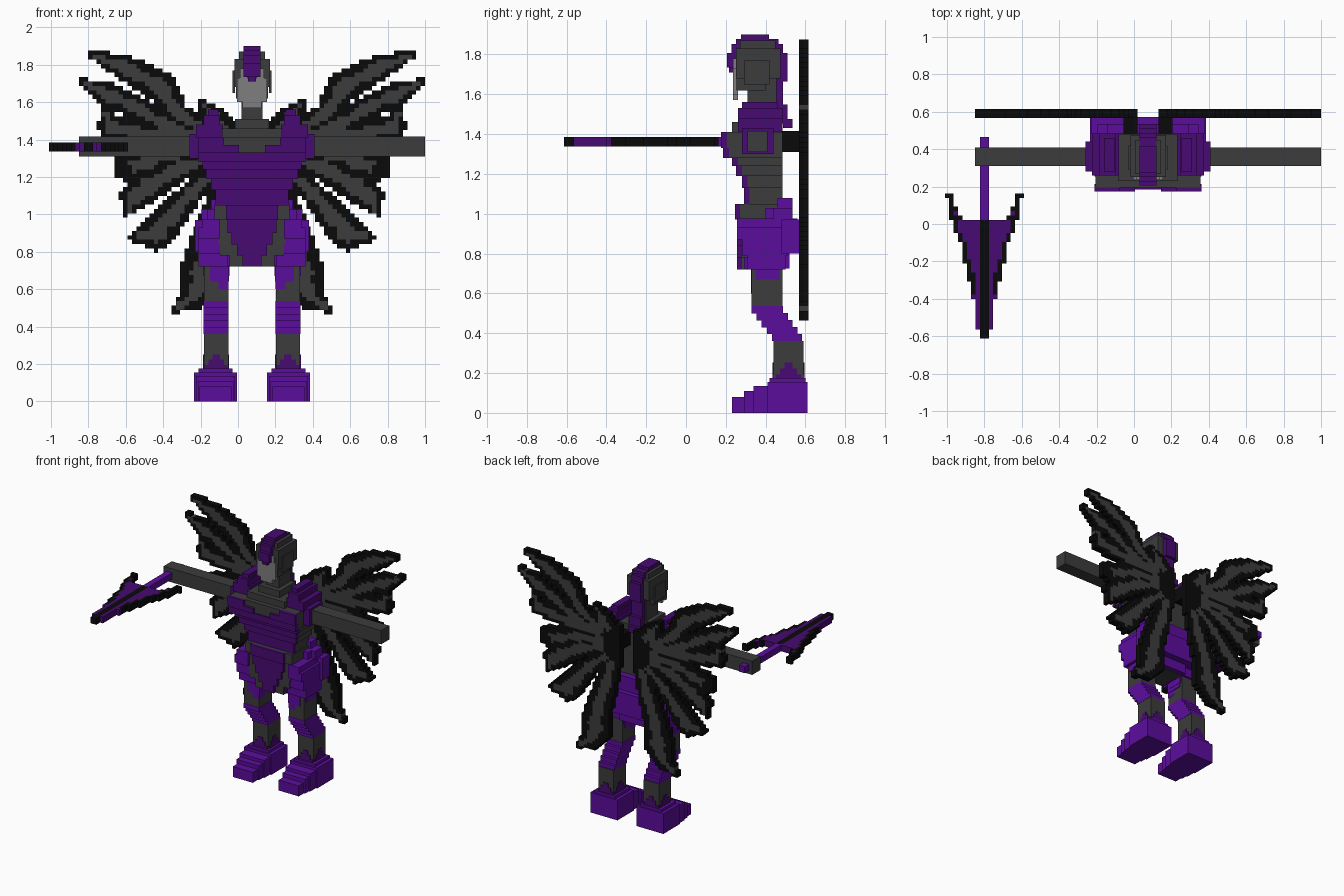
import bpy, bmesh, math
from mathutils import Vector

cube = bpy.data.objects.get("Cube")
if cube:
    bpy.data.objects.remove(cube)

CX = 0.075      # the body's symmetry plane
V = 0.0235      # voxel size


def material(name, rgb):
    m = bpy.data.materials.new(name)
    m.use_nodes = True
    m.diffuse_color = (*rgb, 1)
    m.node_tree.nodes["Principled BSDF"].inputs["Base Color"].default_value = (*rgb, 1)
    return m


GREY = material("dark grey", (0.045, 0.045, 0.045))
BLACK = material("black", (0.003, 0.003, 0.003))
LIGHT = material("light grey", (0.21, 0.21, 0.21))
BRIGHT = material("bright purple", (0.105, 0.004, 0.335))
DEEP = material("deep purple", (0.064, 0.003, 0.165))


def finish(name, bm, mats, x=CX):
    bmesh.ops.recalc_face_normals(bm, faces=bm.faces)
    me = bpy.data.meshes.new(name)
    bm.to_mesh(me)
    bm.free()
    for m in mats:
        me.materials.append(m)
    ob = bpy.data.objects.new(name, me)
    ob.location.x = x
    bpy.context.collection.objects.link(ob)
    return ob


def blocks(name, mat, boxes, side=0):
    """Boxes (x0, x1, y0, y1, z0, z1); x0 = 0 spans the middle, otherwise one per side."""
    bm = bmesh.new()
    for x0, x1, y0, y1, z0, z1 in boxes:
        spans = [(-x1, x1)] if x0 == 0 else [(s * x0, s * x1) for s in (-1, 1) if side in (0, s)]
        for a, b in spans:
            vs = bmesh.ops.create_cube(bm, size=1)["verts"]
            for v in vs:
                v.co = ((a + b) / 2 + v.co.x * abs(b - a),
                        (y0 + y1) / 2 + v.co.y * (y1 - y0),
                        (z0 + z1) / 2 + v.co.z * (z1 - z0))
    return finish(name, bm, [mat])


def voxel_sheet(name, pick, u0, u1, v0, v1, place, d0, d1, mats, x=CX):
    """Fill cells where pick(u, v) gives a material index, extruded from d0 to d1."""
    nu, nv = round((u1 - u0) / V), round((v1 - v0) / V)
    cells = {}
    for i in range(nu):
        for j in range(nv):
            k = pick(u0 + (i + .5) * V, v0 + (j + .5) * V)
            if k is not None:
                cells[i, j] = k
    bm = bmesh.new()

    def quad(pts, k):
        f = bm.faces.new([bm.verts.new(place(u0 + a * V, v0 + b * V, d)) for a, b, d in pts])
        f.material_index = k

    for (i, j), k in cells.items():
        ring = [(i, j), (i + 1, j), (i + 1, j + 1), (i, j + 1)]
        near = [(i, j - 1), (i + 1, j), (i, j + 1), (i - 1, j)]
        for d in (d0, d1):
            quad([(a, b, d) for a, b in ring], k)
        for n in range(4):
            if near[n] not in cells:
                p, q = ring[n], ring[(n + 1) % 4]
                quad([(*p, d0), (*q, d0), (*q, d1), (*p, d1)], k)
    bmesh.ops.remove_doubles(bm, verts=bm.verts, dist=1e-5)
    return finish(name, bm, mats, x)


def stroke(path, u, v):
    """Smallest distance / radius to a path of (u, v, radius), with position along it."""
    best = (9, 0)
    for n, ((a, b, r), (c, d, s)) in enumerate(zip(path, path[1:])):
        e, w = Vector((c - a, d - b)), Vector((u - a, v - b))
        t = min(1, max(0, w.dot(e) / e.length_squared))
        best = min(best, ((w - e * t).length / (r + (s - r) * t), n + t))
    return best


# Wings: feathers fanned from the upper back
FEATHERS = [
    [(.10, 1.37, .07), (.39, 1.53, .06), (.49, 1.68, .085), (.68, 1.785, .07), (.87, 1.86, .018)],
    [(.10, 1.38, .07), (.42, 1.455, .06), (.60, 1.56, .065), (.765, 1.64, .068), (.915, 1.71, .02)],
    [(.10, 1.38, .06), (.45, 1.41, .06), (.66, 1.45, .065), (.76, 1.47, .065), (.79, 1.56, .02)],
    [(.10, 1.42, .08), (.20, 1.50, .07), (.27, 1.61, .02)],
    [(.10, 1.36, .07), (.40, 1.33, .06), (.56, 1.28, .07), (.67, 1.25, .075)],
    [(.10, 1.34, .07), (.40, 1.24, .07), (.56, 1.15, .09), (.63, 1.09, .075), (.67, 1.01, .02)],
    [(.10, 1.30, .07), (.30, 1.14, .06), (.44, .98, .085), (.51, .90, .095), (.63, .88, .03)],
    [(.10, 1.30, .06), (.17, 1.05, .08), (.24, .83, .10), (.27, .67, .125), (.31, .57, .08), (.42, .48, .014)],
]


def wing_pick(u, v):
    hits = [stroke(p, u, v) for p in FEATHERS]
    if min(h[0] for h in hits) > 1:
        return None
    vein = any(d < .44 + .10 * math.sin(7 * t) and .35 < t < len(p) - 1.15
               for (d, t), p in zip(hits, FEATHERS))
    return 1 if vein else 0


wings = voxel_sheet("wings", wing_pick, .055, .935, .465, 1.89,
                    lambda u, v, d: Vector((u, d, v)), .567, .615, [BLACK, GREY])
wings.modifiers.new("other_wing", 'MIRROR')
blocks("wing_roots", BLACK, [(.055, .13, .48, .57, 1.31, 1.415)])

# Torso: z0, z1, half width, front, back, chest plate inner and outer half width
ROWS = [
    (1.46, 1.51, .09, .27, .46, 0, 0), (1.41, 1.46, .16, .23, .48, 0, 0),
    (1.37, 1.41, .28, .195, .485, .15, .285), (1.33, 1.37, .28, .195, .485, .07, .285),
    (1.28, 1.33, .28, .205, .485, 0, .285), (1.24, 1.28, .26, .25, .485, 0, .265),
    (1.19, 1.24, .24, .27, .485, 0, .245), (1.13, 1.19, .215, .30, .485, 0, .22),
    (1.05, 1.13, .19, .31, .485, 0, .195), (.97, 1.05, .20, .265, .485, 0, .14),
    (.90, .97, .18, .275, .485, 0, .13), (.84, .90, .18, .275, .485, 0, .11),
    (.78, .84, .17, .275, .485, 0, .08), (.72, .78, .12, .275, .485, 0, .05),
]
blocks("torso", GREY, [(0, w, f, b, z0, z1) for z0, z1, w, f, b, _, _ in ROWS])
blocks("chest_plate", DEEP, [(i, o, f - .02, f + .01, z0, z1)
                             for z0, z1, w, f, b, i, o in ROWS if o])

# Arms, hands ends and shoulder pads
blocks("arms", GREY, [(.27, .925, .31, .41, 1.31, 1.415)])
blocks("shoulder_pads", DEEP, [
    (.285, .335, .28, .44, 1.30, 1.43), (.155, .30, .26, .485, 1.412, 1.48),
    (.17, .26, .26, .485, 1.48, 1.53), (.18, .235, .28, .46, 1.53, 1.56)])

# Hips and pelvis
blocks("hips", BRIGHT, [
    (.17, .285, .255, .56, .87, .93), (.17, .265, .255, .56, .93, .975),
    (.175, .24, .40, .53, .975, 1.03), (.12, .285, .28, .51, .79, .87),
    (.10, .285, .31, .50, .72, .79), (.12, .262, .35, .47, .67, .72),
    (.122, .225, .326, .46, .64, .72), (.125, .18, .326, .40, .60, .64)])
blocks("pelvis_back", BRIGHT, [
    (0, .305, .48, .572, .80, .97), (0, .27, .44, .535, .97, 1.03),
    (0, .22, .46, .535, 1.03, 1.08), (0, .13, .29, .52, .725, .82)])

# Legs
blocks("thighs", GREY, [(.127, .257, .33, .485, .53, .73)])
blocks("knees", BRIGHT, [(.125, .259, .328 + .026 * n, .487 + .024 * n,
                          .50 - .035 * n, .536 - .035 * n) for n in range(5)])
blocks("shins", GREY, [(.127, .257, .44, .59, .15, .362)])
blocks("ankle_points", DEEP, [b for n, h in enumerate((.062, .042, .02)) for b in (
    (.192 - h, .192 + h, .435, .595, .165 + .029 * n, .194 + .029 * n),
    (.122, .262, .515 - h, .515 + h, .165 + .029 * n, .194 + .029 * n))])
blocks("feet", BRIGHT, [
    (.11, .28, .23, .29, 0, .08), (.10, .29, .29, .34, 0, .11),
    (.09, .30, .34, .41, 0, .135), (.08, .31, .41, .61, 0, .155),
    (.105, .285, .42, .60, .155, .175)])

# Head, face and crest
blocks("head", GREY, [
    (0, .055, .31, .455, 1.46, 1.68), (0, .085, .25, .40, 1.62, 1.68),
    (0, .095, .25, .475, 1.68, 1.83), (0, .07, .27, .45, 1.83, 1.87),
    (.09, .104, .29, .42, 1.65, 1.77)])
blocks("face", LIGHT, [
    (0, .05, .235, .262, 1.57, 1.60), (0, .08, .235, .262, 1.60, 1.73),
    (.025, .065, .235, .262, 1.73, 1.78)])
CREST = [(.225, 1.75, .02), (.25, 1.82, .03), (.30, 1.865, .034), (.40, 1.865, .034),
         (.46, 1.82, .034), (.485, 1.75, .03), (.47, 1.65, .025), (.465, 1.57, .025),
         (.48, 1.50, .03), (.51, 1.46, .025)]
voxel_sheet("crest", lambda u, v: 0 if stroke(CREST, u, v)[0] < 1 else None,
            .205, .56, 1.43, 1.91, lambda u, v, d: Vector((d, u, v)), -.046, .046, [DEEP])
blocks("crest_point", DEEP, [(0, .022, .215, .24, 1.71, 1.76)])

# Sword held forward in the right hand
EDGE = [(-.62, .027), (-.57, .027), (-.56, .052), (-.38, .06), (-.37, .08), (-.25, .085),
        (-.24, .10), (-.12, .12), (-.03, .165), (.165, .205)]


def blade_pick(u, v):
    a = abs(u)
    for (y0, w0), (y1, w1) in zip(EDGE, EDGE[1:]):
        if y0 <= v <= y1:
            outer = w0 + (w1 - w0) * (v - y0) / (y1 - y0)
    inner = .115 + (v - .02) * .45 if v > .02 else 0
    if a > outer or a < inner:
        return None
    rim = v > -.38 and (a > outer - .026 or (v > .02 and a < inner + .02))
    return 0 if rim or a < V or v > .12 else 1


voxel_sheet("sword_blade", blade_pick, -9 * V, 9 * V, -.612, .163,
            lambda u, v, d: Vector((u, v, d)), 1.337, 1.385, [BLACK, DEEP], x=-.80)
blocks("sword_handle", BRIGHT, [(.851, .899, .0, .465, 1.337, 1.385)], side=-1)
